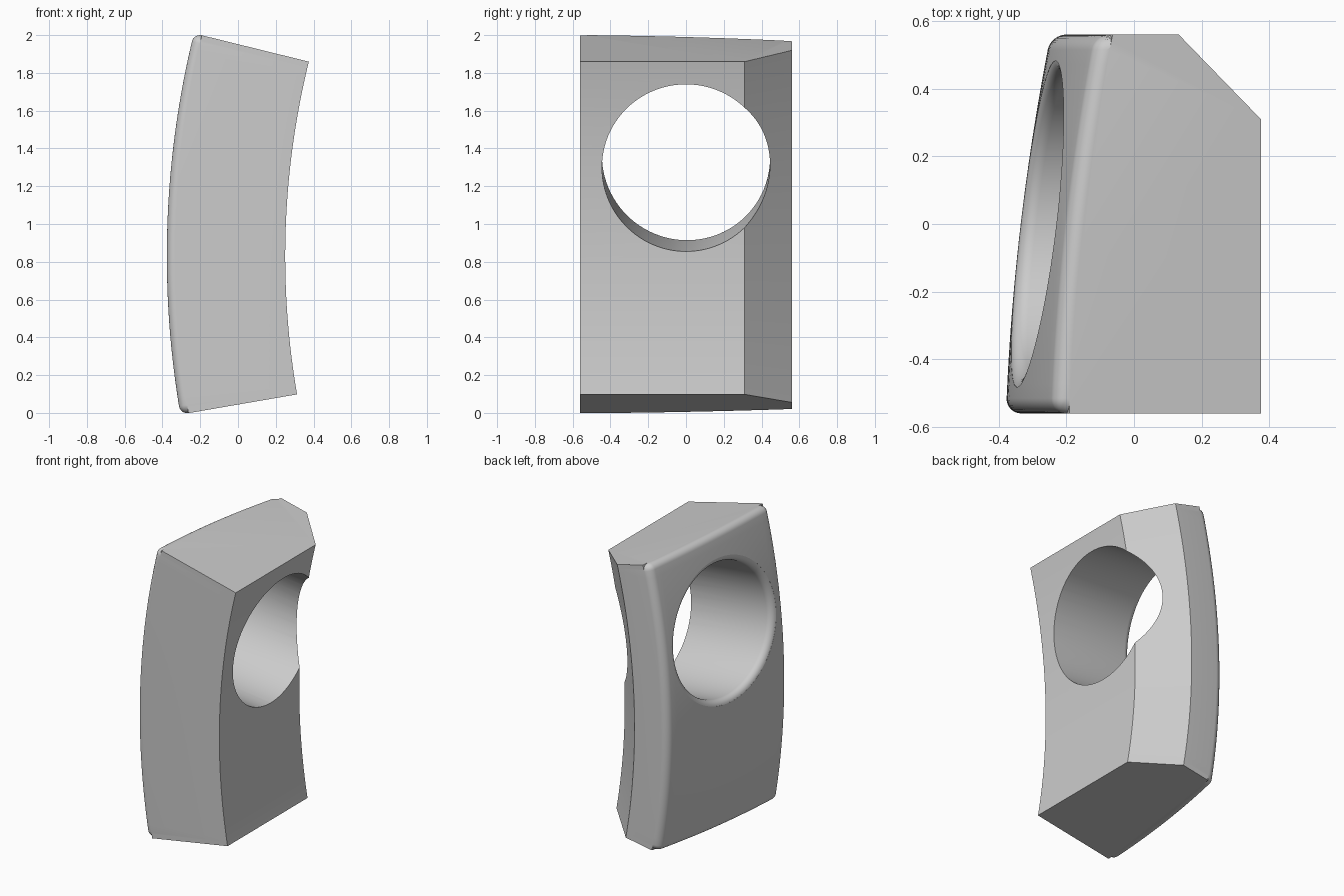
import bpy, bmesh, math
from mathutils import Vector

if "Cube" in bpy.data.objects:
    bpy.data.objects.remove(bpy.data.objects["Cube"], do_unlink=True)

CENTRE = Vector((4.55, 0, 0.83))     # axis the block curves around
INNER, HALF = 4.3, 0.56              # concave radius, half depth in y
LOW, HIGH = math.radians(-9.8), math.radians(13.85)
FILLET, CHAMFER = 0.045, 0.25
HOLE, TILT = 0.445, math.radians(6.27)


def outer_radius(y):
    """Convex face: bowed and tapering towards the back."""
    return 4.885 - 0.118 * y - 0.072 * y * y


def polar(angle, r, y):
    return CENTRE + Vector((-r * math.cos(angle), y, r * math.sin(angle)))


def samples(lo, hi, edge, steps):
    """Even steps, with close ones inside the rounded margins."""
    margin = [edge * (1 - math.cos(math.radians(a))) for a in range(0, 90, 10)]
    middle = [lo + edge + (hi - lo - 2 * edge) * i / steps for i in range(steps + 1)]
    return [lo + m for m in margin] + middle + [hi - m for m in reversed(margin)]


def into_margin(v, lo, hi, edge):
    return max(0, lo + edge - v, v - hi + edge) / edge


def make_object(name, rings):
    """Skin closed rings of points and cap both ends."""
    bm = bmesh.new()
    rows = [[bm.verts.new(p) for p in ring] for ring in rings]
    n = len(rows[0])
    for a, b in zip(rows, rows[1:]):
        for i in range(n):
            j = (i + 1) % n
            bm.faces.new((a[i], a[j], b[j], b[i]))
    bm.faces.new(rows[0])
    bm.faces.new(rows[-1])
    bmesh.ops.recalc_face_normals(bm, faces=bm.faces[:])
    mesh = bpy.data.meshes.new(name)
    bm.to_mesh(mesh)
    bm.free()
    obj = bpy.data.objects.new(name, mesh)
    bpy.context.collection.objects.link(obj)
    return obj


# Curved block with a rounded convex face and one chamfered inner edge
edge_angle = FILLET / 4.88
rings = []
for angle in samples(LOW, HIGH, edge_angle, 40):
    u = into_margin(angle, LOW, HIGH, edge_angle)
    ring = []
    for y in samples(-HALF, HALF, FILLET, 24):
        q = min(1, math.hypot(u, into_margin(y, -HALF, HALF, FILLET)))
        drop = FILLET * (1 - math.sqrt(1 - q * q))
        ring.append(polar(angle, outer_radius(y) - drop, y))
    ring += [polar(angle, INNER + CHAMFER, HALF),
             polar(angle, INNER, HALF - CHAMFER),
             polar(angle, INNER, -HALF)]
    rings.append(ring)
block = make_object("curved_block", rings)

# Hole cutter that flares out to a rounded rim at the convex face
axis = Vector((-math.cos(TILT), 0, math.sin(TILT)))
across = Vector((math.sin(TILT), 0, math.cos(TILT)))


def hole_ring(radius, lift, fixed=None):
    ring = []
    for i in range(96):
        b = math.tau * i / 96
        s, y = radius * math.cos(b), radius * math.sin(b)
        h = fixed or math.sqrt(outer_radius(y) ** 2 - s * s) + lift
        ring.append(CENTRE + axis * h + across * s + Vector((0, y, 0)))
    return ring


rings = [hole_ring(HOLE, 0, INNER - 0.3)]
for degrees in range(0, 81, 10):
    a = math.radians(degrees)
    radius = HOLE + FILLET * (1 - math.cos(a))
    rings.append(hole_ring(radius, FILLET * (math.sin(a) - 1)))
rings.append(hole_ring(radius, 0.2))
cutter = make_object("hole_cutter", rings)
cutter.hide_render = True

cut = block.modifiers.new("hole", "BOOLEAN")
cut.operation, cut.solver, cut.object = "DIFFERENCE", "EXACT", cutter
bpy.ops.object.select_all(action="DESELECT")
bpy.context.view_layer.objects.active = block
block.select_set(True)
bpy.ops.object.modifier_apply(modifier=cut.name)
bpy.data.objects.remove(cutter, do_unlink=True)

# Plain grey material
grey = bpy.data.materials.new("plain_grey")
grey.use_nodes = True
colour = (0.6, 0.6, 0.6, 1)
grey.diffuse_color = colour
grey.node_tree.nodes["Principled BSDF"].inputs["Base Color"].default_value = colour
block.data.materials.clear()
block.data.materials.append(grey)
bpy.ops.object.shade_smooth_by_angle(angle=math.radians(30))
